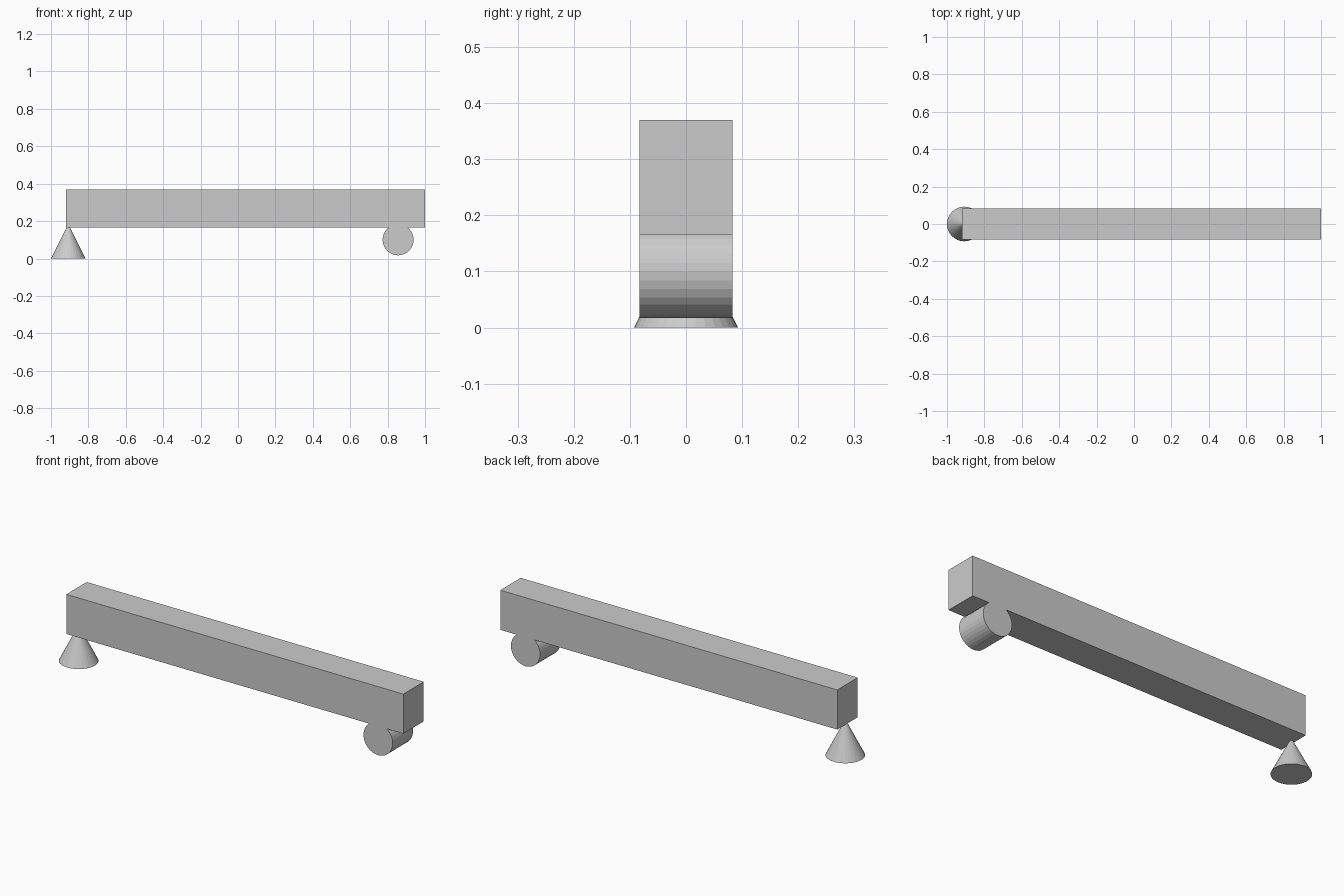
import bpy
import math

cube = bpy.data.objects.get("Cube")
if cube:
    bpy.data.objects.remove(cube, do_unlink=True)

GREY = (0.6, 0.6, 0.6, 1.0)
grey = bpy.data.materials.new("light_grey")
grey.use_nodes = True
grey.diffuse_color = GREY
grey.node_tree.nodes["Principled BSDF"].inputs["Base Color"].default_value = GREY

BEAM_BOTTOM, BEAM_TOP = 0.166, 0.37
BEAM_LEFT, BEAM_RIGHT = -0.92, 1.0
WIDTH = 0.166          # beam depth, also roller length and diameter
CONE_RADIUS = 0.0925
SIDES = 32


def finish(name):
    """Name the newest object and give it the grey material."""
    obj = bpy.context.object
    obj.name = name
    obj.data.materials.append(grey)
    return obj


# Long beam
bpy.ops.mesh.primitive_cube_add(
    size=1, location=((BEAM_LEFT + BEAM_RIGHT) / 2, 0, (BEAM_BOTTOM + BEAM_TOP) / 2))
beam = finish("beam")
beam.scale = (BEAM_RIGHT - BEAM_LEFT, WIDTH, BEAM_TOP - BEAM_BOTTOM)

# Fixed pivot: cone whose tip sinks into the beam
bpy.ops.mesh.primitive_cone_add(
    vertices=SIDES, radius1=CONE_RADIUS, radius2=0, depth=2 * CONE_RADIUS,
    location=(CONE_RADIUS - 1, 0, CONE_RADIUS))
finish("cone_support")

# Roller: cylinder lying across the beam, sunk slightly into it
bpy.ops.mesh.primitive_cylinder_add(
    vertices=SIDES, radius=WIDTH / 2, depth=WIDTH,
    location=(0.856, 0, 0.1), rotation=(math.pi / 2, 0, 0))
finish("roller_support")
